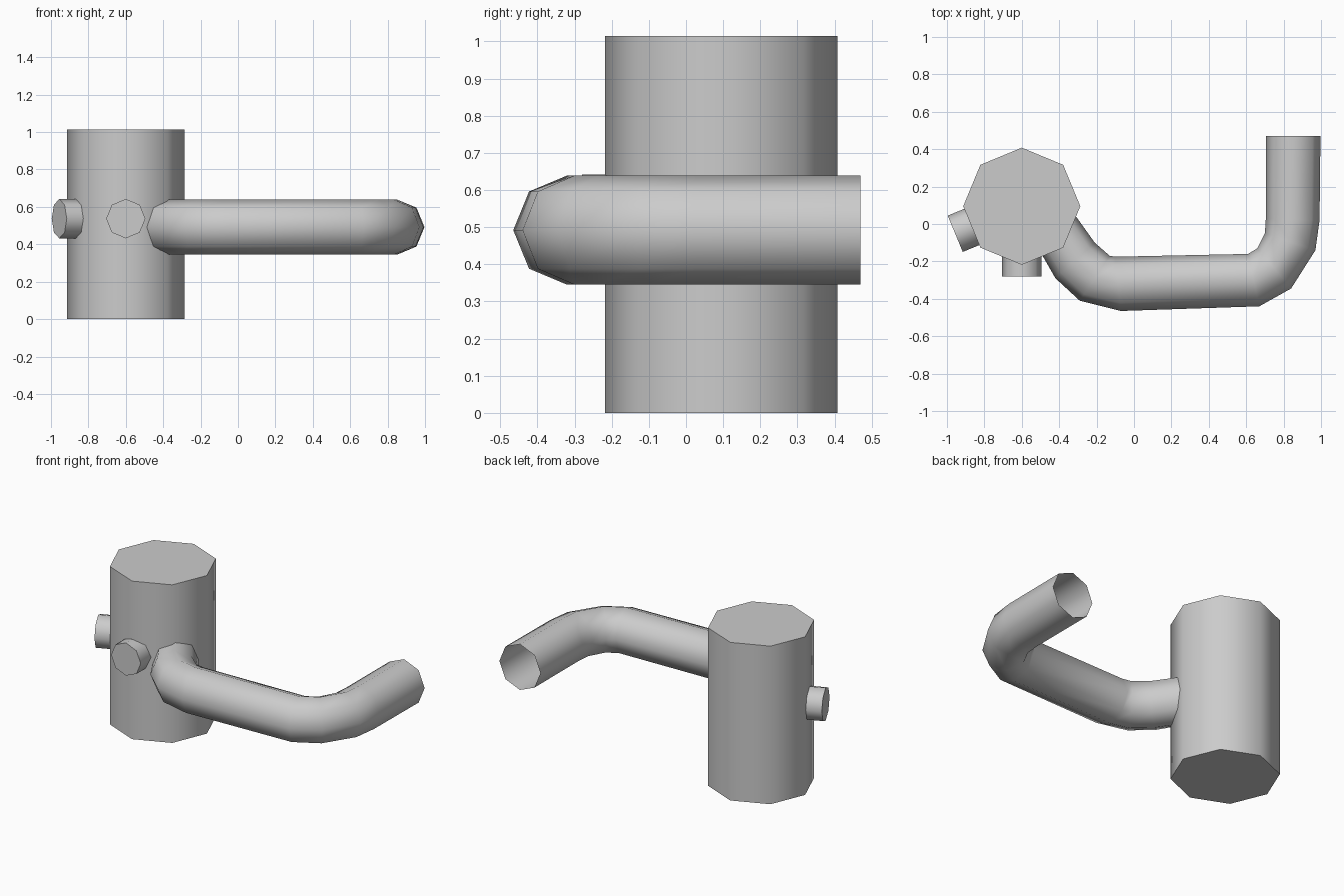
import bpy, bmesh
from math import pi, cos, sin, radians
from mathutils import Vector

cube = bpy.data.objects.get("Cube")
if cube:
    bpy.data.objects.remove(cube, do_unlink=True)

SIDES = 8
grey = bpy.data.materials.new("plain_grey")
grey.use_nodes = True
grey.diffuse_color = (0.6, 0.6, 0.6, 1)
grey.node_tree.nodes["Principled BSDF"].inputs["Base Color"].default_value = grey.diffuse_color


def loft(name, rings, capped):
    """Join rings given as (centre, half width vector, half height vector)."""
    bm = bmesh.new()
    loops = []
    for c, u, v in rings:
        angles = [2 * pi * i / SIDES for i in range(SIDES)]
        loops.append([bm.verts.new(c + u * cos(a) + v * sin(a)) for a in angles])
    for a, b in zip(loops, loops[1:]):
        for i in range(SIDES):
            j = (i + 1) % SIDES
            bm.faces.new((a[i], a[j], b[j], b[i]))
    if capped:
        bm.faces.new(loops[0][::-1])
        bm.faces.new(loops[-1])
    mesh = bpy.data.meshes.new(name)
    bm.to_mesh(mesh)
    bm.free()
    mesh.materials.append(grey)
    obj = bpy.data.objects.new(name, mesh)
    bpy.context.collection.objects.link(obj)
    bpy.ops.object.select_all(action='DESELECT')
    obj.select_set(True)
    bpy.context.view_layer.objects.active = obj
    bpy.ops.object.shade_smooth_by_angle(angle=radians(60))
    return obj


# Upright octagonal body
axis = Vector((-0.6, 0.095, 0))
R, HEIGHT = 0.313, 1.015
X, Y, Z = Vector((1, 0, 0)), Vector((0, 1, 0)), Vector((0, 0, 1))
loft("body", [(axis + Z * h, X * R, Y * R) for h in (0, HEIGHT)], True)

# Short round pegs on the body
for name, degrees, reach in (("front_peg", 270, 0.375), ("side_peg", 202.5, 0.385)):
    a = radians(degrees)
    out = Vector((cos(a), sin(a), 0))
    across = Z.cross(out) * 0.105
    loft(name, [(axis + out * d + Z * 0.537, across, Z * 0.105) for d in (0.2, reach)], True)

# Bent open tube: outer and inner edge of each ring, seen from above
edges = [
    ((-0.54, -0.08), (-0.36, 0.11)),
    ((-0.42, -0.29), (-0.21, -0.10)),
    ((-0.29, -0.41), (-0.13, -0.17)),
    ((-0.07, -0.465), (-0.10, -0.175)),
    ((0.67, -0.44), (0.61, -0.16)),
    ((0.84, -0.345), (0.66, -0.13)),
    ((0.97, -0.14), (0.70, -0.05)),
    ((0.992, 0.02), (0.705, 0.03)),
    ((0.997, 0.47), (0.705, 0.47)),
]
rings = []
for outer, inner in edges:
    o, i = Vector((*outer, 0)), Vector((*inner, 0))
    rings.append(((o + i) / 2 + Z * 0.492, (o - i) / 2, Z * 0.147))
loft("bent_tube", rings, False)
